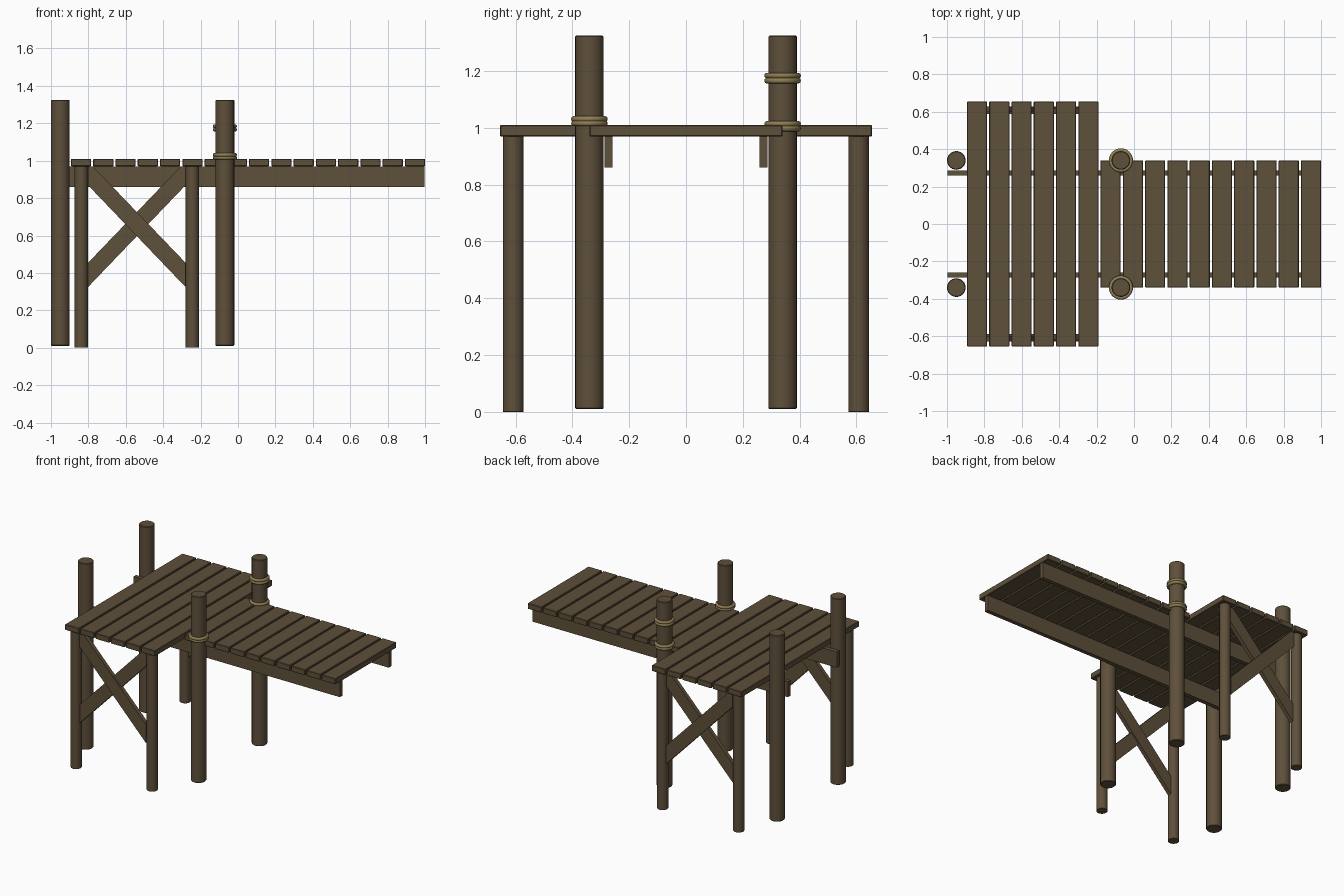
import bpy, math

if "Cube" in bpy.data.objects:
    bpy.data.objects.remove(bpy.data.objects["Cube"])

def material(name, rgb):
    m = bpy.data.materials.new(name)
    m.diffuse_color = (*rgb, 1)
    m.use_nodes = True
    m.node_tree.nodes["Principled BSDF"].inputs["Base Color"].default_value = m.diffuse_color
    return m

WOOD = material("weathered wood", (0.112, 0.079, 0.043))
ROPE = material("rope", (0.27, 0.205, 0.085))

def bevel(ob, width, segments=1):
    b = ob.modifiers.new("bevel", 'BEVEL')
    b.width, b.segments, b.limit_method = width, segments, 'ANGLE'

def box(name, x, y, z, edge=0.0):
    """Box from (min, max) ranges."""
    bpy.ops.mesh.primitive_cube_add(size=1, location=[(a + b) / 2 for a, b in (x, y, z)])
    ob = bpy.context.object
    ob.name = name
    ob.scale = [b - a for a, b in (x, y, z)]
    bpy.ops.object.transform_apply(location=False, rotation=False, scale=True)
    ob.data.materials.append(WOOD)
    if edge:
        bevel(ob, edge)

def post(name, x, y, r, z0, z1, edge):
    bpy.ops.mesh.primitive_cylinder_add(vertices=24, radius=r, depth=z1 - z0,
                                        location=(x, y, (z0 + z1) / 2))
    ob = bpy.context.object
    ob.name = name
    ob.data.materials.append(WOOD)
    bpy.ops.object.shade_smooth_by_angle(angle=math.radians(35))
    bevel(ob, edge)

def prism(name, profile, y0, y1):
    """Extrude an x-z outline along y."""
    n = len(profile)
    verts = [(x, y, z) for y in (y0, y1) for x, z in profile]
    faces = [tuple(range(n)), tuple(range(2 * n - 1, n - 1, -1))]
    faces += [(i, i + n, (i + 1) % n + n, (i + 1) % n) for i in range(n)]
    me = bpy.data.meshes.new(name)
    me.from_pydata(verts, [], faces)
    ob = bpy.data.objects.new(name, me)
    bpy.context.collection.objects.link(ob)
    me.materials.append(WOOD)
    bpy.context.view_layer.objects.active = ob
    ob.select_set(True)
    bpy.ops.object.mode_set(mode='EDIT')
    bpy.ops.mesh.select_all(action='SELECT')
    bpy.ops.mesh.normals_make_consistent(inside=False)
    bpy.ops.object.mode_set(mode='OBJECT')

# Deck planks: six wide ones on the platform, ten short ones on the walkway
for i in range(16):
    x = -0.893 + i * 0.119
    half = 0.655 if i < 6 else 0.34
    box("deck_plank", (x, x + 0.108), (-half, half), (0.97, 1.01), 0.003)

LEGS = (-0.838, -0.244)
MID = sum(LEGS) / 2
for s in (-1, 1):
    # Long stringers under the deck
    box("stringer", (-0.997, 0.997), sorted((s * 0.258, s * 0.287)), (0.86, 0.97))

    # Tall mooring posts and platform legs
    for x in (-0.95, -0.07):
        post("mooring_post", x, s * 0.34, 0.05, 0.01, 1.325, 0.004)
    for x in LEGS:
        post("platform_leg", x, s * 0.608, 0.036, 0, 0.97, 0.001)

    # Crossed braces, ends cut upright at the legs
    for d in (1, -1):
        pts = [(0.26, 0.325), (0.26, 0.455), (-0.235, 0.97), (-0.26, 0.97), (-0.26, 0.868)]
        y = s * (0.608 + d * 0.005)
        prism("cross_brace", [(MID + d * x, z) for x, z in pts], y - 0.014, y + 0.014)

# Rope coils on the two middle posts
for s, heights in ((-1, (1.016, 1.031)), (1, (0.998, 1.014, 1.166, 1.184))):
    for z in heights:
        bpy.ops.mesh.primitive_torus_add(major_radius=0.054, minor_radius=0.0105,
                                         major_segments=32, minor_segments=10,
                                         location=(-0.07, s * 0.34, z))
        ob = bpy.context.object
        ob.name = "rope_coil"
        ob.data.materials.append(ROPE)
        bpy.ops.object.shade_smooth()
